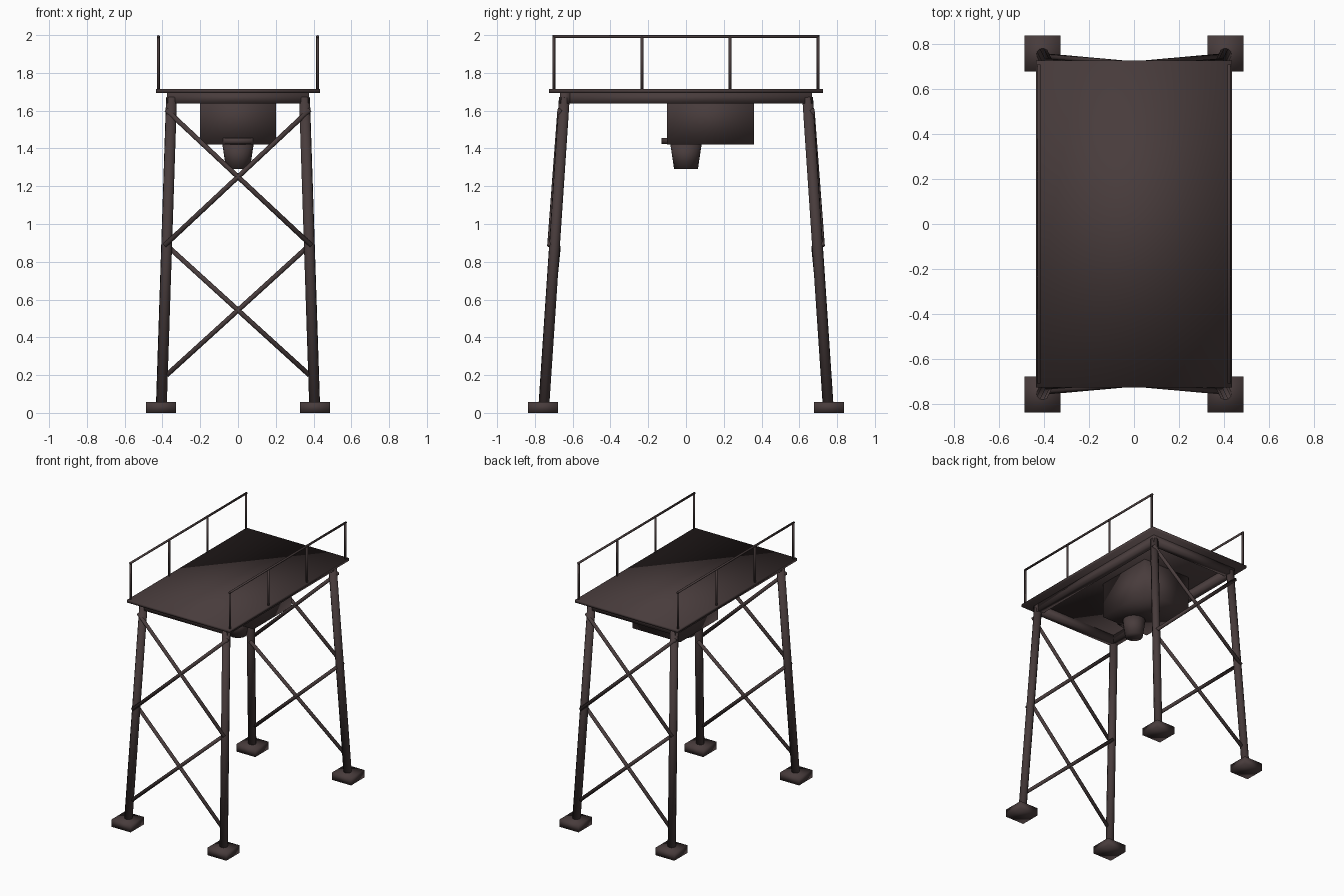
import bpy, bmesh
from mathutils import Vector, Matrix

if "Cube" in bpy.data.objects:
    bpy.data.objects.remove(bpy.data.objects["Cube"])

steel = bpy.data.materials.new("dark brown steel")
steel.diffuse_color = (0.065, 0.045, 0.045, 1)
steel.use_nodes = True
steel.node_tree.nodes["Principled BSDF"].inputs["Base Color"].default_value = steel.diffuse_color


def finish(name, bm):
    # soft shading across every edge, as on the welded low-poly parts
    bmesh.ops.recalc_face_normals(bm, faces=bm.faces)
    for f in bm.faces:
        f.smooth = True
    me = bpy.data.meshes.new(name)
    bm.to_mesh(me)
    bm.free()
    me.materials.append(steel)
    ob = bpy.data.objects.new(name, me)
    bpy.context.collection.objects.link(ob)
    return ob


def box(name, lo, hi):
    lo, hi = Vector(lo), Vector(hi)
    bm = bmesh.new()
    m = Matrix.Translation((lo + hi) / 2) @ Matrix.Diagonal((*(hi - lo), 1))
    bmesh.ops.create_cube(bm, size=1, matrix=m)
    return finish(name, bm)


def rod(name, a, b, r1, r2=None, sides=8):
    a, b = Vector(a), Vector(b)
    d = b - a
    m = Matrix.Translation((a + b) / 2) @ d.to_track_quat('Z', 'Y').to_matrix().to_4x4()
    bm = bmesh.new()
    bmesh.ops.create_cone(bm, cap_ends=True, segments=sides, radius1=r1,
                          radius2=r1 if r2 is None else r2, depth=d.length, matrix=m)
    return finish(name, bm)


# Footings and leaning legs
for sx in (-1, 1):
    for sy in (-1, 1):
        cx, cy = sx * 0.407, sy * 0.757
        box("footing", (cx - 0.08, cy - 0.08, 0), (cx + 0.08, cy + 0.08, 0.058))
        rod("leg", (sx * 0.406, sy * 0.753, 0.03), (sx * 0.352, sy * 0.644, 1.67),
            0.029, sides=10)

# Crossed braces on both ends, in two tiers
for sy in (-1, 1):
    for sx in (-1, 1):
        rod("upper_brace", (-sx * 0.38, sy * 0.668, 1.605),
            (sx * 0.39, sy * 0.722, 0.885), 0.013)
        rod("lower_brace", (-sx * 0.37, sy * 0.676, 0.88),
            (sx * 0.378, sy * 0.743, 0.2), 0.013)

# Deck and its supporting frame
box("deck", (-0.435, -0.725, 1.694), (0.435, 0.725, 1.715))
for s in (-1, 1):
    box("side_beam", (s * 0.35 - 0.026, -0.665, 1.637), (s * 0.35 + 0.026, 0.665, 1.696))
    box("end_beam", (-0.376, s * 0.64 - 0.026, 1.637), (0.376, s * 0.64 + 0.026, 1.696))

# Handrails along the long sides
for s in (-1, 1):
    x = s * 0.422
    for y in (-0.70, -0.233, 0.233, 0.70):
        rod("rail_post", (x, y, 1.70), (x, y, 1.995), 0.008)
    rod("handrail", (x, -0.708, 1.992), (x, 0.708, 1.992), 0.008)

# Hopper hanging under the deck, with flange and tapered spout
box("hopper", (-0.202, -0.10, 1.42), (0.202, 0.36, 1.70))
rod("spout_flange", (0, 0, 1.424), (0, 0, 1.455), 0.13, sides=16)
rod("spout", (0, 0, 1.29), (0, 0, 1.43), 0.063, 0.084, sides=16)
